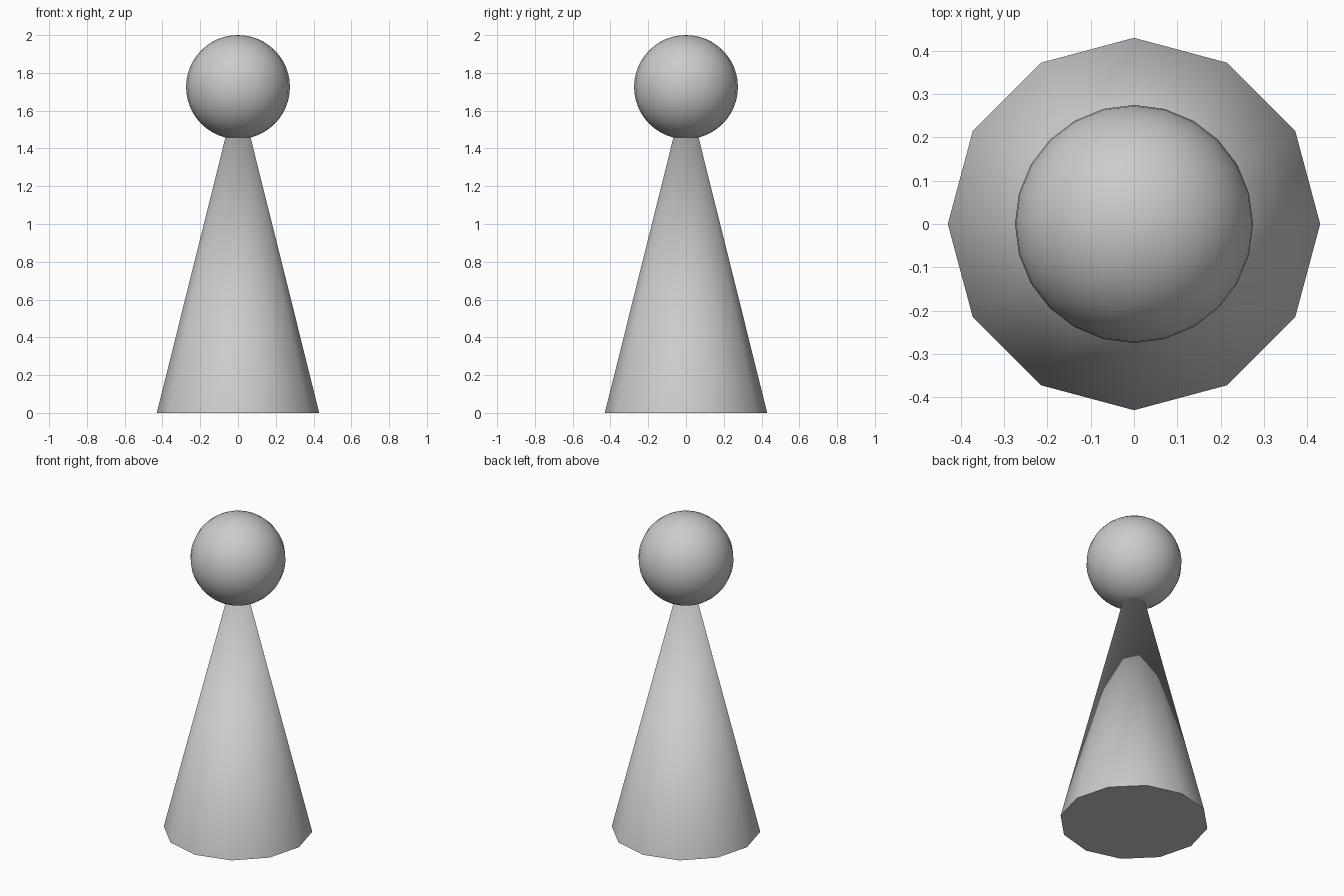
import bpy
import math

default_cube = bpy.data.objects.get("Cube")
if default_cube:
    bpy.data.objects.remove(default_cube, do_unlink=True)

HEIGHT = 2.0
HEAD_RADIUS = 0.275
BODY_RADIUS = 0.43
HEAD_CENTRE = HEIGHT - HEAD_RADIUS

# Single plain colour
grey = bpy.data.materials.new("light_grey")
grey.use_nodes = True
colour = (0.6, 0.6, 0.6, 1.0)
grey.diffuse_color = colour
grey.node_tree.nodes["Principled BSDF"].inputs["Base Color"].default_value = colour


def finish(name):
    """Name the new part, colour it and smooth it while keeping sharp rims."""
    part = bpy.context.object
    part.name = name
    part.data.name = name
    part.data.materials.append(grey)
    bpy.ops.object.shade_smooth_by_angle(angle=math.radians(40))
    return part


# Conical body with a closed base, its tip ending at the head's centre
bpy.ops.mesh.primitive_cone_add(
    vertices=12, radius1=BODY_RADIUS, radius2=0, depth=HEAD_CENTRE,
    location=(0, 0, HEAD_CENTRE / 2))
finish("body")

# Round head
bpy.ops.mesh.primitive_uv_sphere_add(
    segments=24, ring_count=24, radius=HEAD_RADIUS,
    location=(0, 0, HEAD_CENTRE))
finish("head")
